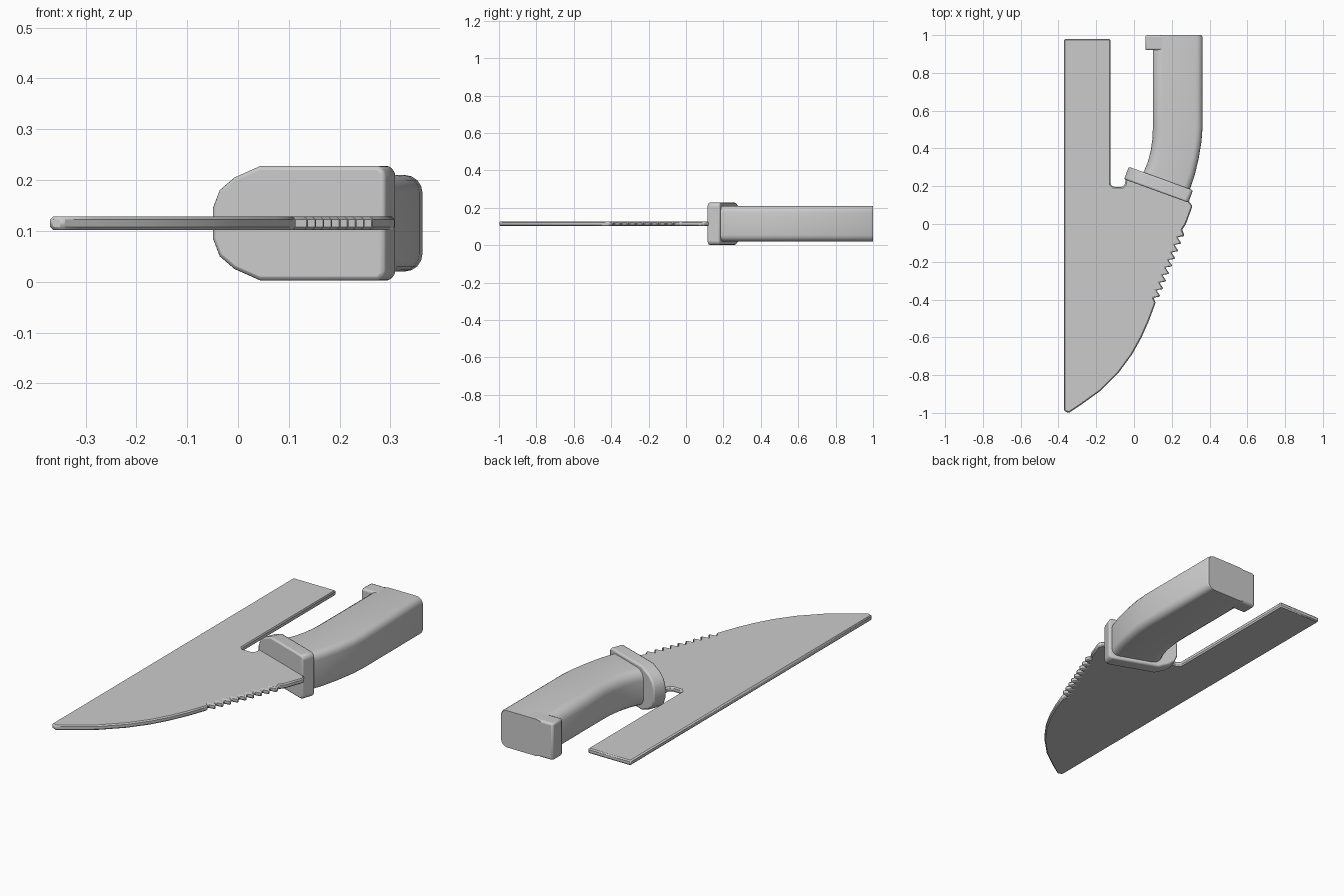
import bpy, bmesh
from math import sin, cos, pi, radians
from mathutils import Matrix, Vector

if "Cube" in bpy.data.objects:
    bpy.data.objects.remove(bpy.data.objects["Cube"])

MID = 0.115  # mid-height plane shared by every part


def make_object(name, bm, bevel=0.0, segments=1, smooth=30):
    bmesh.ops.recalc_face_normals(bm, faces=bm.faces)
    mesh = bpy.data.meshes.new(name)
    bm.to_mesh(mesh)
    bm.free()
    ob = bpy.data.objects.new(name, mesh)
    bpy.context.collection.objects.link(ob)
    if bevel:
        m = ob.modifiers.new("edge_bevel", 'BEVEL')
        m.width, m.segments = bevel, segments
        m.limit_method, m.angle_limit = 'ANGLE', radians(40)
    bpy.ops.object.select_all(action='DESELECT')
    ob.select_set(True)
    bpy.context.view_layer.objects.active = ob
    bpy.ops.object.shade_smooth_by_angle(angle=radians(smooth))
    return ob


def loft(rings):
    """Skin a list of closed rings and cap both ends."""
    bm = bmesh.new()
    loops = [[bm.verts.new(p) for p in ring] for ring in rings]
    n = len(loops[0])
    for a, b in zip(loops, loops[1:]):
        for i in range(n):
            j = (i + 1) % n
            bm.faces.new((a[i], a[j], b[j], b[i]))
    bm.faces.new(loops[0])
    bm.faces.new(loops[-1])
    return bm


def rounded_section(width, height, r_left, r_right, steps=4):
    """Rounded rectangle around (0..width, MID) with its own radius per side."""
    pts = []
    for sx, sz, start in ((1, 1, 0), (-1, 1, 90), (-1, -1, 180), (1, -1, 270)):
        r = r_right if sx > 0 else r_left
        cx = width - r if sx > 0 else r
        cz = MID + sz * (height / 2 - r)
        for k in range(steps + 1):
            a = radians(start) + pi / 2 * k / steps
            pts.append((cx + r * cos(a), cz + r * sin(a)))
    return pts


# Blade: flat plate with a long tang strip, a notch and saw teeth
outline = [(-0.37, 0.98), (-0.37, -0.99), (-0.345, -1.0), (-0.28, -0.957),
           (-0.18, -0.885), (-0.08, -0.785), (-0.01, -0.69), (0.04, -0.60),
           (0.08, -0.51), (0.115, -0.415)]
teeth = 9
start, end = Vector((0.102, -0.39)), Vector((0.245, -0.03))
for i in range(teeth):
    root = start.lerp(end, i / teeth)
    tip = start.lerp(end, (i + 0.45) / teeth) + Vector((0.032, -0.012))
    outline += [tuple(root), tuple(tip)]
outline += [(0.255, -0.03), (0.275, 0.0), (0.31, 0.095), (0.28, 0.135),
            (0.0, 0.25), (-0.045, 0.25), (-0.047, 0.21), (-0.06, 0.197),
            (-0.11, 0.197), (-0.125, 0.212), (-0.125, 0.98)]
make_object("blade", loft([[(x, y, z) for x, y in outline] for z in (0.102, 0.128)]),
            bevel=0.006)

# Guard: tilted collar, rounded on the notch side and square on the other
half = [(0.0, 0.03), (0.014, 0.065), (0.045, 0.09), (0.10, 0.113),
        (0.35, 0.113), (0.362, 0.10)]
section = half + [(u, -h) for u, h in reversed(half)]
tilt = Matrix.Translation((-0.052, 0.237, MID)) @ Matrix.Rotation(radians(-20), 4, 'Z')
make_object("guard", loft([[tilt @ Vector((u, v, h)) for u, h in section]
                           for v in (0.0, 0.07)]), bevel=0.008, segments=2)

# Handle: rounded section swept through pairs of inner and outer edge points
stations = [((0.02, 0.215), (0.275, 0.125)), ((0.045, 0.262), (0.295, 0.18)),
            ((0.072, 0.325), (0.322, 0.26)), ((0.088, 0.385), (0.342, 0.345)),
            ((0.098, 0.455), (0.357, 0.435)), ((0.10, 0.52), (0.363, 0.51)),
            ((0.10, 0.99), (0.363, 0.99)), ((0.107, 1.0), (0.356, 1.0))]
unit = rounded_section(1.0, 0.19, 0.0001, 0.0001)
rings = []
for inner, outer in stations:
    a, b = Vector(inner), Vector(outer)
    width = (b - a).length
    ring = []
    for s, z in rounded_section(width, 0.19, 0.05, 0.035):
        p = a.lerp(b, s / width)
        ring.append((p.x, p.y, z))
    rings.append(ring)
make_object("handle", loft(rings), smooth=35)

# Pommel hook: squared lip at the end of the handle
hook = [(0.06, 0.92), (0.22, 0.92), (0.22, 1.0), (0.06, 1.0)]
make_object("pommel_hook", loft([[(x, y, z) for x, y in hook]
                                 for z in (0.02, 0.21)]), bevel=0.01, segments=2)
